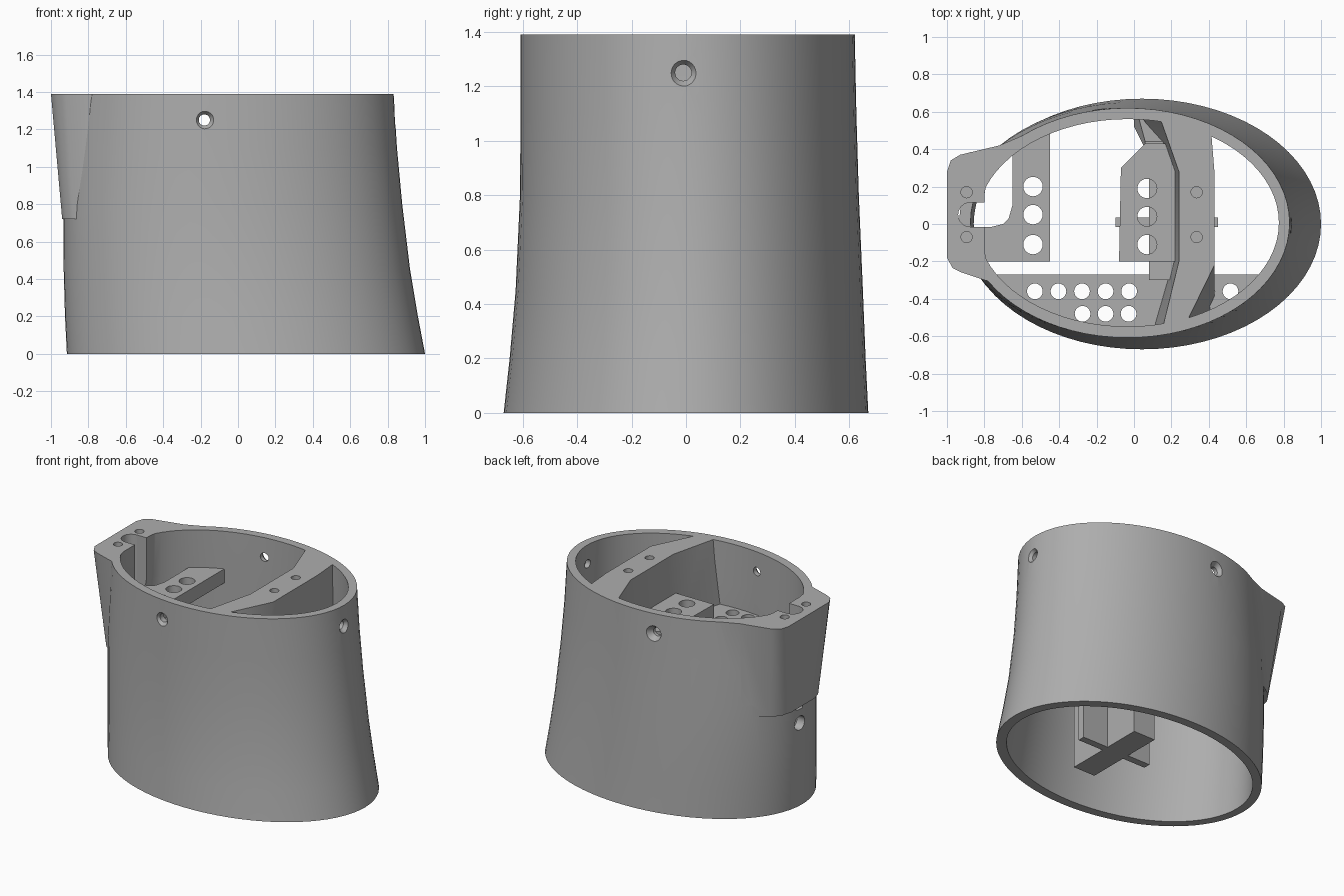
import bpy, bmesh, math
from mathutils import Matrix, Vector

if "Cube" in bpy.data.objects:
    bpy.data.objects.remove(bpy.data.objects["Cube"], do_unlink=True)

grey = bpy.data.materials.new("plain grey")
grey.use_nodes = True
COLOUR = (0.42, 0.42, 0.42, 1)
grey.diffuse_color = COLOUR
grey.node_tree.nodes["Principled BSDF"].inputs["Base Color"].default_value = COLOUR

HEIGHT = 1.39
# z, left x, right x, front y, back y of the outer shell
PROFILE = [(0, -.915, 1.0, -.67, .67), (.2, -.925, .962, -.648, .66),
           (.45, -.932, .92, -.626, .65), (.8, -.935, .878, -.61, .635),
           (1.1, -.915, .85, -.608, .626), (HEIGHT, -.9, .832, -.608, .62)]


def finish(name, bm):
    bmesh.ops.recalc_face_normals(bm, faces=bm.faces)
    mesh = bpy.data.meshes.new(name)
    bm.to_mesh(mesh)
    bm.free()
    mesh.materials.append(grey)
    obj = bpy.data.objects.new(name, mesh)
    bpy.context.collection.objects.link(obj)
    return obj


def loft(name, rings):
    """Closed solid through matching rings of points."""
    bm = bmesh.new()
    loops = [[bm.verts.new(p) for p in ring] for ring in rings]
    n = len(loops[0])
    for a, b in zip(loops, loops[1:]):
        for i in range(n):
            j = (i + 1) % n
            bm.faces.new((a[i], a[j], b[j], b[i]))
    bm.faces.new(loops[0])
    bm.faces.new(loops[-1])
    return finish(name, bm)


def prism(name, z0, z1, top, bottom=None):
    return loft(name, [[(x, y, z0) for x, y in bottom or top],
                       [(x, y, z1) for x, y in top]])


def box(name, x0, x1, y0, y1, z0, z1):
    return prism(name, z0, z1, [(x0, y0), (x1, y0), (x1, y1), (x0, y1)])


def rod(name, centre, direction, r1, length, r2=None):
    """Cylinder or cone centred on a point; r2 is at the far end."""
    bm = bmesh.new()
    turn = Vector(direction).to_track_quat('Z', 'Y').to_matrix().to_4x4()
    bmesh.ops.create_cone(bm, cap_ends=True, segments=24, radius1=r1,
                          radius2=r1 if r2 is None else r2, depth=length,
                          matrix=Matrix.Translation(centre) @ turn)
    return finish(name, bm)


def shell_solid(name, inset=0, overrun=0, min_x=-2):
    rings = []
    for k, (z, left, right, front, back) in enumerate(PROFILE):
        z += overrun * ((k == len(PROFILE) - 1) - (k == 0))
        cx, rx = (left + right) / 2, (right - left) / 2 - inset
        cy, ry = (front + back) / 2, (back - front) / 2 - inset
        angles = [math.tau * i / 72 for i in range(72)]
        rings.append([(max(cx + rx * math.cos(t), min_x if z > .8 else -2),
                       cy + ry * math.sin(t), z) for t in angles])
    return loft(name, rings)


def boolean(obj, operation, *tools, keep=False):
    bpy.context.view_layer.objects.active = obj
    for tool in tools:
        mod = obj.modifiers.new("cut", 'BOOLEAN')
        mod.operation, mod.object, mod.solver = operation, tool, 'EXACT'
        bpy.ops.object.modifier_apply(modifier=mod.name)
        if not keep:
            bpy.data.objects.remove(tool, do_unlink=True)


def smooth(obj):
    bpy.ops.object.select_all(action='DESELECT')
    obj.select_set(True)
    bpy.context.view_layer.objects.active = obj
    bpy.ops.object.shade_smooth_by_angle(angle=math.radians(30))


# Outer shell with the mounting block growing out of its left end
shell = shell_solid("shell")
block_top = [(-.6, -.35), (-.8, -.3), (-.92, -.26), (-.97, -.235), (-1, -.18),
             (-1, .28), (-.98, .34), (-.93, .37), (-.72, .42), (-.58, .48)]
block_low = [(-.6, -.3), (-.78, -.26), (-.88, -.22), (-.92, -.17), (-.94, -.1),
             (-.94, .16), (-.92, .23), (-.87, .3), (-.72, .4), (-.58, .44)]
boolean(shell, 'UNION', prism("mount_block", .72, HEIGHT, block_top, block_low))
boolean(shell, 'DIFFERENCE',
        shell_solid("cavity", .06, .05, -.8),
        rod("cable_notch", (-.875, .05, 1.2), (0, 0, 1), .065, 1),
        box("cable_slot", -.875, -.75, -.015, .115, .7, 1.5),
        rod("cable_hole", (-.93, .05, .6), (1, 0, 0), .05, .4))

# Countersunk fixing holes near the top rim
for pos, out in (((-.18, -.6, 1.25), (0, -1, 0)), ((-.18, .605, 1.25), (0, 1, 0)),
                 ((.84, -.01, 1.25), (1, 0, 0))):
    boolean(shell, 'DIFFERENCE', rod("fixing_hole", pos, out, .03, .3),
            rod("countersink", pos, out, .03, .05, .065))

# Blind screw holes in the mounting block
for y in (-.07, .17):
    boolean(shell, 'DIFFERENCE', rod("screw_hole", (-.895, y, HEIGHT), (0, 0, 1), .03, .3))

# Slightly inset solid that trims every inner part to the wall
trim = shell_solid("trim_solid", .03)
trim.hide_render = True

# Bridge across the top opening
bridge = prism("bridge", .85, HEIGHT,
               [(.11, .65), (.24, .28), (.24, -.2), (.13, -.65),
                (.22, -.65), (.43, -.22), (.43, .28), (.4, .65)],
               [(0, .65), (.2, .28), (.2, -.2), (.07, -.65),
                (.36, -.65), (.43, -.42), (.43, .28), (.4, .65)])
boolean(bridge, 'INTERSECT', trim, keep=True)
for y in (-.07, .17):
    boolean(bridge, 'DIFFERENCE', rod("screw_hole", (.335, y, HEIGHT), (0, 0, 1), .03, .3))


def shelf(name, z0, z1, outline, holes, radius):
    obj = prism(name, z0, z1, outline)
    boolean(obj, 'INTERSECT', trim, keep=True)
    for x, y in holes:
        boolean(obj, 'DIFFERENCE', rod("hole", (x, y, z1), (0, 0, 1), radius, .5))
    smooth(obj)


# Perforated shelves
shelf("left_shelf", 1.02, 1.12,
      [(-.9, -.2), (-.45, -.2), (-.45, .6), (-.65, .6), (-.65, .1),
       (-.67, .03), (-.7, 0), (-.76, -.015), (-.9, -.015)],
      [(-.54, y) for y in (-.11, .05, .2)], .052)
shelf("middle_shelf", 1.02, 1.12,
      [(-.08, -.2), (.25, -.2), (.25, .28), (.18, .43), (.06, .43), (-.07, .3)],
      [(.07, y) for y in (-.11, .04, .19)], .052)
shelf("front_shelf", .86, .94,
      [(-1, -.27), (.9, -.27), (.9, -.8), (-1, -.8)],
      [(-.53 + .126 * i, -.36) for i in (0, 1, 2, 3, 4, 7.3, 8.3)]
      + [(-.275 + .123 * i, -.48) for i in range(3)], .042)

# Slanted brace from the middle shelf to the back wall
brace = prism("back_brace", .7, 1.08,
              [(.06, .4), (.18, .4), (.18, .44), (.06, .44)],
              [(0, .52), (.14, .52), (.14, .66), (0, .66)])
boolean(brace, 'INTERSECT', trim, keep=True)

# Cross-shaped column hanging under the bridge
column = box("cross_column", .08, .25, -.3, .3, .03, 1.05)
boolean(column, 'UNION', box("cross_arm", -.1, .45, -.015, .035, .03, .98))

bpy.data.objects.remove(trim, do_unlink=True)
for obj in (shell, bridge):
    smooth(obj)
